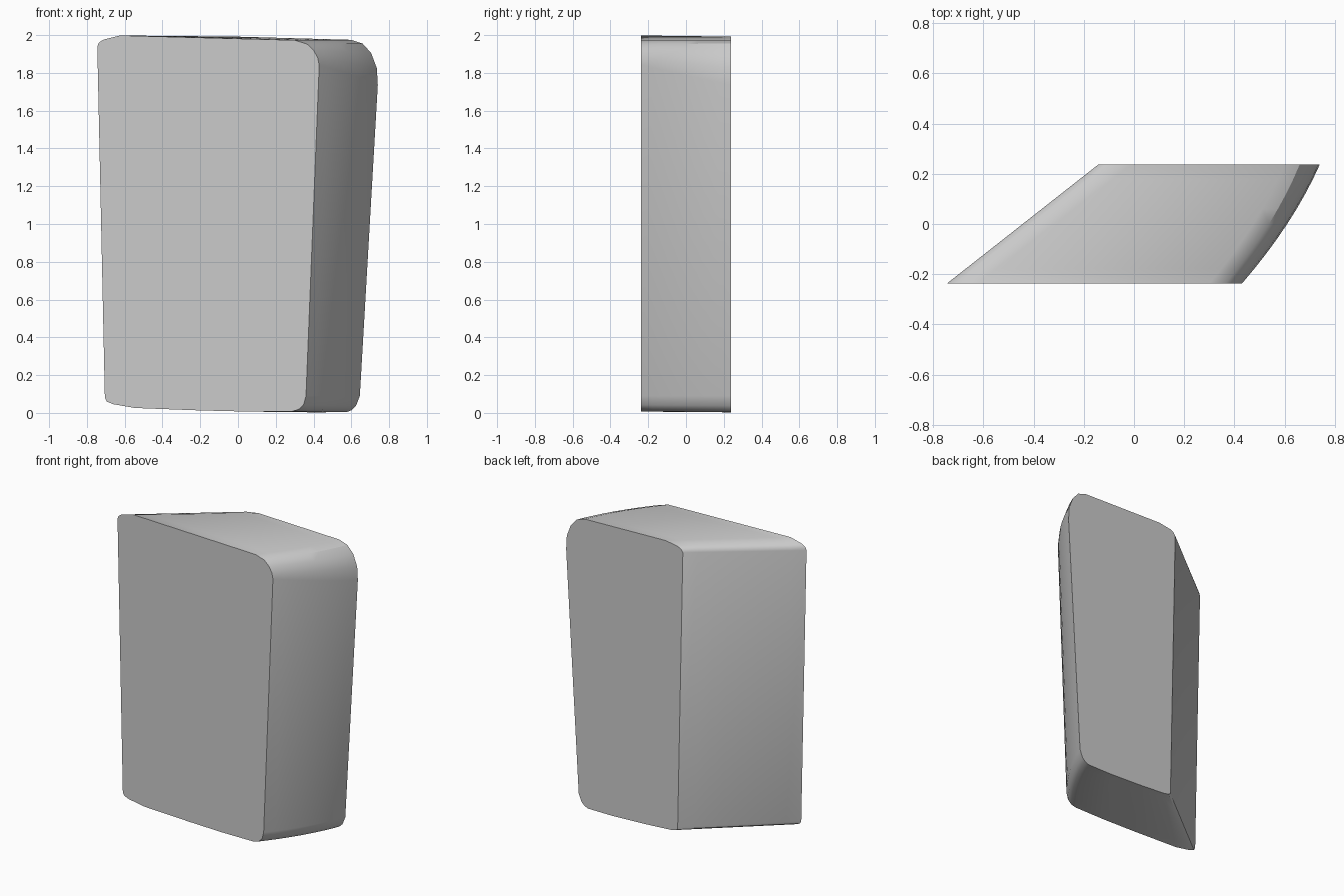
import bpy
import bmesh

if "Cube" in bpy.data.objects:
    bpy.data.objects.remove(bpy.data.objects["Cube"])

HALF_DEPTH = 0.237
RINGS = 8

# Matching outline points (x, z), counter-clockwise from lower left
FRONT = [(-0.705, 0.08), (-0.695, 0.06), (-0.66, 0.046), (-0.545, 0.026),
         (-0.2, 0.013), (0.05, 0.007), (0.285, 0.008), (0.32, 0.018),
         (0.347, 0.042), (0.36, 0.09), (0.43, 1.84), (0.422, 1.88),
         (0.40, 1.92), (0.365, 1.953), (0.30, 1.973), (-0.625, 1.998),
         (-0.715, 1.975), (-0.737, 1.96), (-0.745, 1.94)]
BACK = [(-0.103, 0.06), (-0.101, 0.045), (-0.09, 0.035), (-0.05, 0.026),
        (0.15, 0.013), (0.40, 0.003), (0.575, 0.004), (0.60, 0.014),
        (0.625, 0.038), (0.645, 0.09), (0.74, 1.735), (0.735, 1.825),
        (0.705, 1.905), (0.66, 1.955), (0.60, 1.975), (-0.01, 1.992),
        (-0.10, 1.978), (-0.128, 1.965), (-0.142, 1.945)]
RIGHT_SIDE = range(6, 15)  # points that follow the bulging side

bm = bmesh.new()
rings = []
for r in range(RINGS + 1):
    t = r / RINGS
    ring = []
    for i, ((x0, z0), (x1, z1)) in enumerate(zip(FRONT, BACK)):
        bulge = 0.1 * t * (1 - t) if i in RIGHT_SIDE else 0.0
        ring.append(bm.verts.new((x0 + (x1 - x0) * t + bulge,
                                  HALF_DEPTH * (2 * t - 1),
                                  z0 + (z1 - z0) * t)))
    rings.append(ring)

# Rim around the slanted plate
n = len(FRONT)
for a, b in zip(rings, rings[1:]):
    for i in range(n):
        j = (i + 1) % n
        bm.faces.new((a[i], a[j], b[j], b[i]))

# Flat front and back
bm.faces.new(rings[0])
bm.faces.new(rings[-1])
bmesh.ops.recalc_face_normals(bm, faces=bm.faces[:])

mesh = bpy.data.meshes.new("slanted_panel")
bm.to_mesh(mesh)
bm.free()
panel = bpy.data.objects.new("slanted_panel", mesh)
bpy.context.collection.objects.link(panel)

grey = bpy.data.materials.new("plain grey")
grey.diffuse_color = (0.6, 0.6, 0.6, 1.0)
grey.use_nodes = True
grey.node_tree.nodes["Principled BSDF"].inputs["Base Color"].default_value = grey.diffuse_color
mesh.materials.append(grey)

bpy.context.view_layer.objects.active = panel
panel.select_set(True)
bpy.ops.object.shade_smooth_by_angle(angle=0.52)
